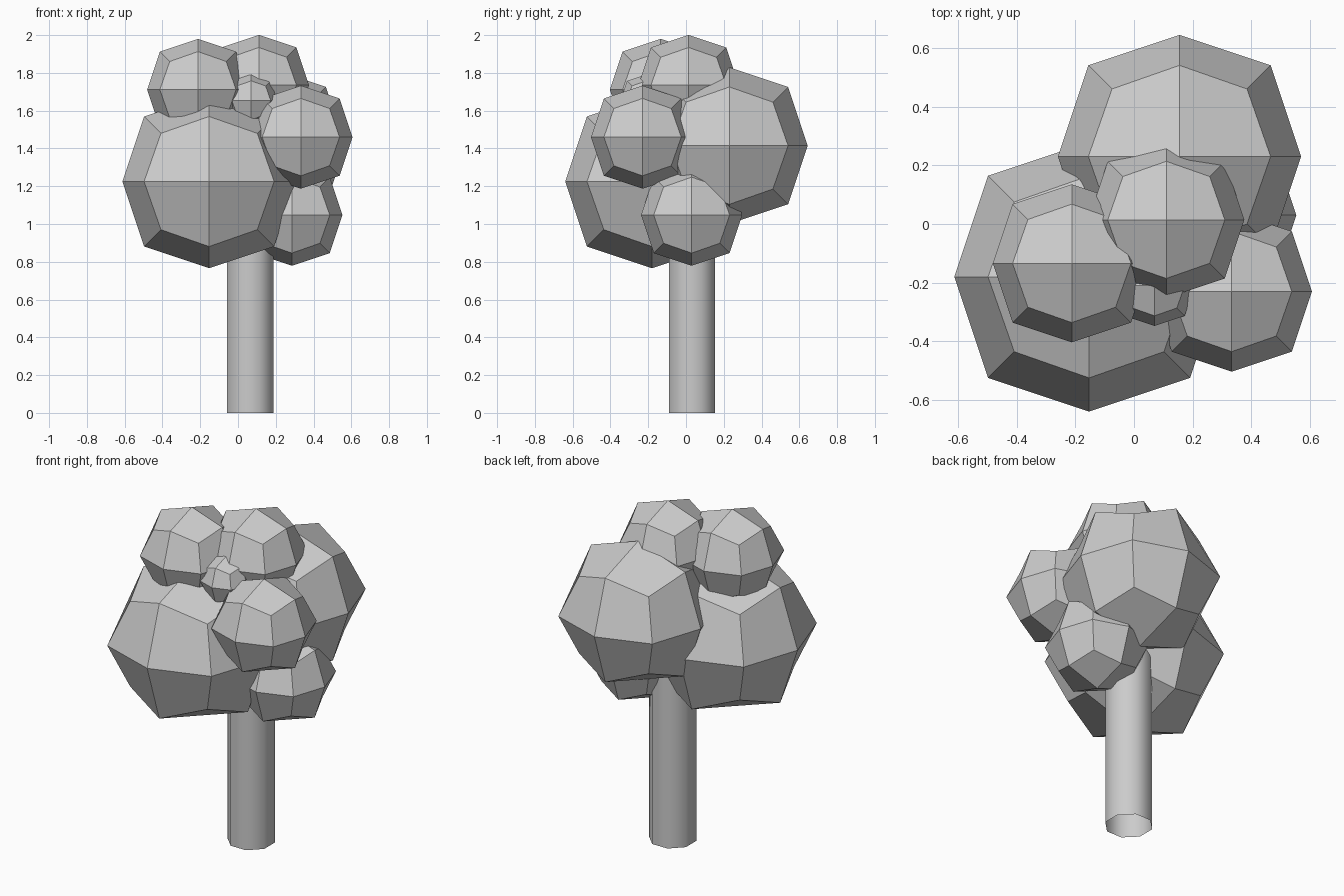
import bpy
from math import radians

if "Cube" in bpy.data.objects:
    bpy.data.objects.remove(bpy.data.objects["Cube"])

# Trunk: open eight-sided tube, flats facing the axes
TRUNK_TOP = 1.3
bpy.ops.mesh.primitive_cylinder_add(
    vertices=8, radius=0.132, depth=TRUNK_TOP, end_fill_type='NOTHING',
    location=(0.065, 0.032, TRUNK_TOP / 2), rotation=(0, 0, radians(22.5)))
trunk = bpy.context.object
trunk.name = "trunk"
bpy.ops.object.shade_smooth_by_angle(angle=radians(60))


# Leaf clump: cube rounded by one level of subdivision, flat faces
def leaf_clump(name, center, radius):
    bpy.ops.mesh.primitive_cube_add(size=2 * radius, location=center)
    clump = bpy.context.object
    clump.name = name
    mod = clump.modifiers.new("round", 'SUBSURF')
    mod.levels = mod.render_levels = 1
    mod.use_limit_surface = False
    bpy.ops.object.modifier_apply(modifier=mod.name)
    bpy.ops.object.shade_flat()


# Crown
for name, center, radius in [
    ("leaves_front_left", (-0.153, -0.18, 1.225), 0.459),
    ("leaves_back", (0.155, 0.23, 1.415), 0.414),
    ("leaves_front_right", (0.333, -0.23, 1.46), 0.273),
    ("leaves_low_right", (0.285, 0.03, 1.047), 0.268),
    ("leaves_top", (0.11, 0.014, 1.735), 0.266),
    ("leaves_top_left", (-0.212, -0.134, 1.711), 0.269),
    ("leaves_small", (0.07, -0.21, 1.655), 0.137),
]:
    leaf_clump(name, center, radius)
